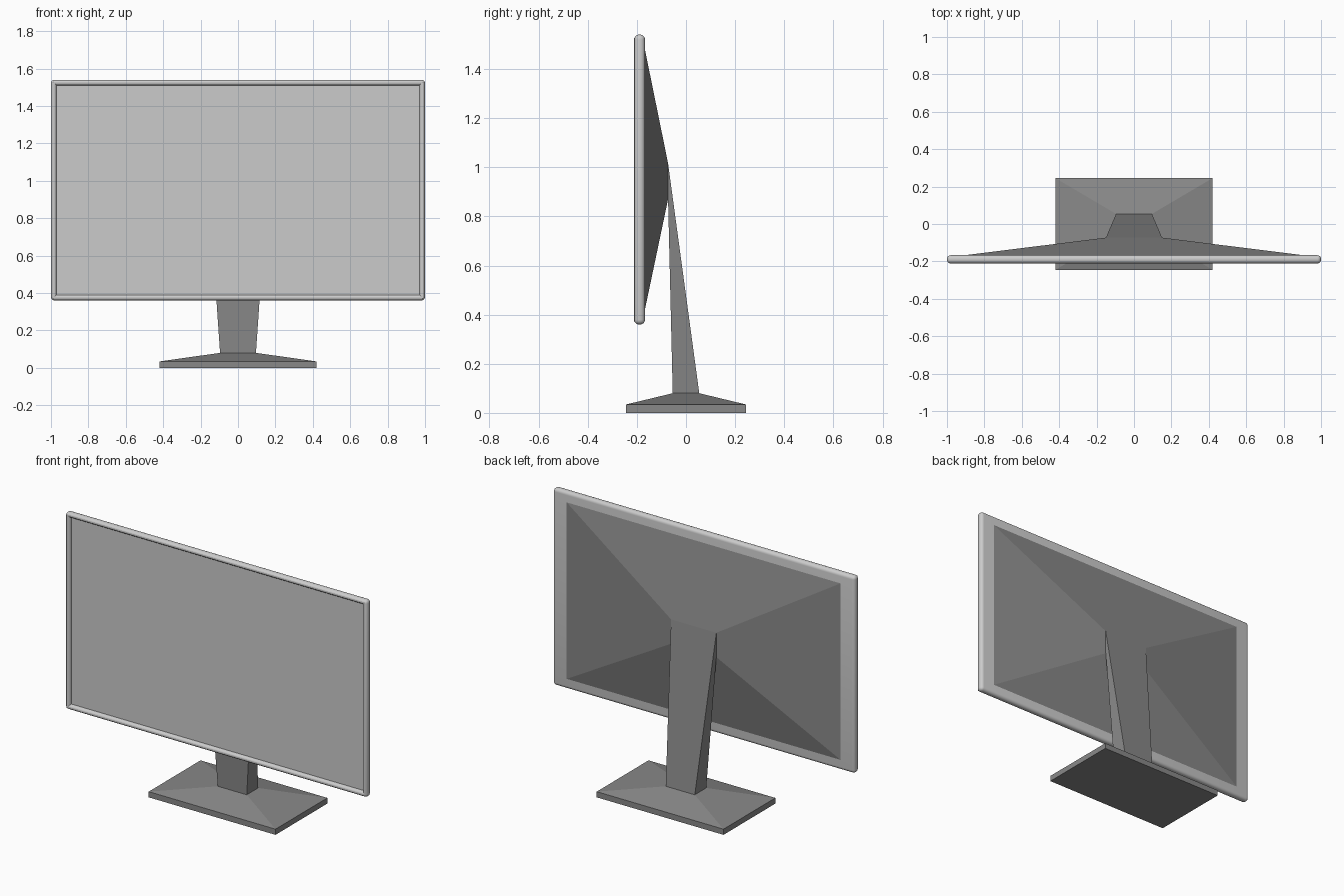
import bpy, bmesh, math

if "Cube" in bpy.data.objects:
    bpy.data.objects.remove(bpy.data.objects["Cube"])

dark = bpy.data.materials.new("dark_grey")
dark.diffuse_color = (0.25, 0.25, 0.25, 1)
dark.use_nodes = True
dark.node_tree.nodes["Principled BSDF"].inputs["Base Color"].default_value = dark.diffuse_color


def finish(bm, name, mat=None, smooth=False):
    bmesh.ops.recalc_face_normals(bm, faces=bm.faces)
    me = bpy.data.meshes.new(name)
    bm.to_mesh(me)
    bm.free()
    ob = bpy.data.objects.new(name, me)
    bpy.context.collection.objects.link(ob)
    if mat:
        me.materials.append(mat)
    if smooth:
        bpy.ops.object.select_all(action='DESELECT')
        ob.select_set(True)
        bpy.context.view_layer.objects.active = ob
        bpy.ops.object.shade_smooth_by_angle(angle=math.radians(35))
    return ob


def loft(name, sections, mat, cap_start=True, cap_end=True):
    """Join four-point sections into a flat-faced solid."""
    bm = bmesh.new()
    rings = [[bm.verts.new(p) for p in s] for s in sections]
    for a, b in zip(rings, rings[1:]):
        for i in range(4):
            j = (i + 1) % 4
            bm.faces.new((a[i], a[j], b[j], b[i]))
    if cap_start:
        bm.faces.new(rings[0])
    if cap_end:
        bm.faces.new(rings[-1])
    return finish(bm, name, mat)


def flat(hx, hy, z):
    return [(-hx, -hy, z), (hx, -hy, z), (hx, hy, z), (-hx, hy, z)]


def upright(hx, y, z0, z1):
    return [(-hx, y, z0), (hx, y, z0), (hx, y, z1), (-hx, y, z1)]


# display panel: slab with a recessed screen and rounded rim
FRONT, BACK, ROUND = -0.211, -0.167, 0.0195
bm = bmesh.new()
bmesh.ops.create_cube(bm, size=1)
for v in bm.verts:
    v.co = (v.co.x * 2, FRONT if v.co.y < 0 else BACK, 0.95 + v.co.z * 1.18)
front = min(bm.faces, key=lambda f: f.calc_center_median().y)
outer = list(bm.edges)
bmesh.ops.inset_region(bm, faces=[front], thickness=0.043)
inner = list(front.edges)
screen = bmesh.ops.extrude_discrete_faces(bm, faces=[front])["faces"][0]
for v in screen.verts:
    v.co.y += 0.021
rim = [e for e in bm.edges if len(e.link_faces) == 2
       and e.calc_face_angle(0) > 1 and screen not in e.link_faces
       and not (abs(e.verts[0].co.x) < 0.97 and abs(e.verts[0].co.y - e.verts[1].co.y) > 0.01)]
bmesh.ops.bevel(bm, geom=rim, offset=ROUND, segments=5, profile=0.5, affect='EDGES')
finish(bm, "display_panel", smooth=True)

# tapered rear shell running into the wedge-shaped neck
loft("rear_shell", [upright(0.915, -0.168, 0.417, 1.483),
                    upright(0.15, -0.073, 0.87, 1.016)], dark, cap_end=False)
loft("neck", [upright(0.15, -0.073, 0.87, 1.016),
              flat(0.096, 0.054, 0.08)], dark, cap_start=False, cap_end=False)

# foot: thin plate with a sloped top
loft("base", [flat(0.42, 0.245, 0), flat(0.42, 0.245, 0.034),
              flat(0.096, 0.054, 0.08)], dark)
